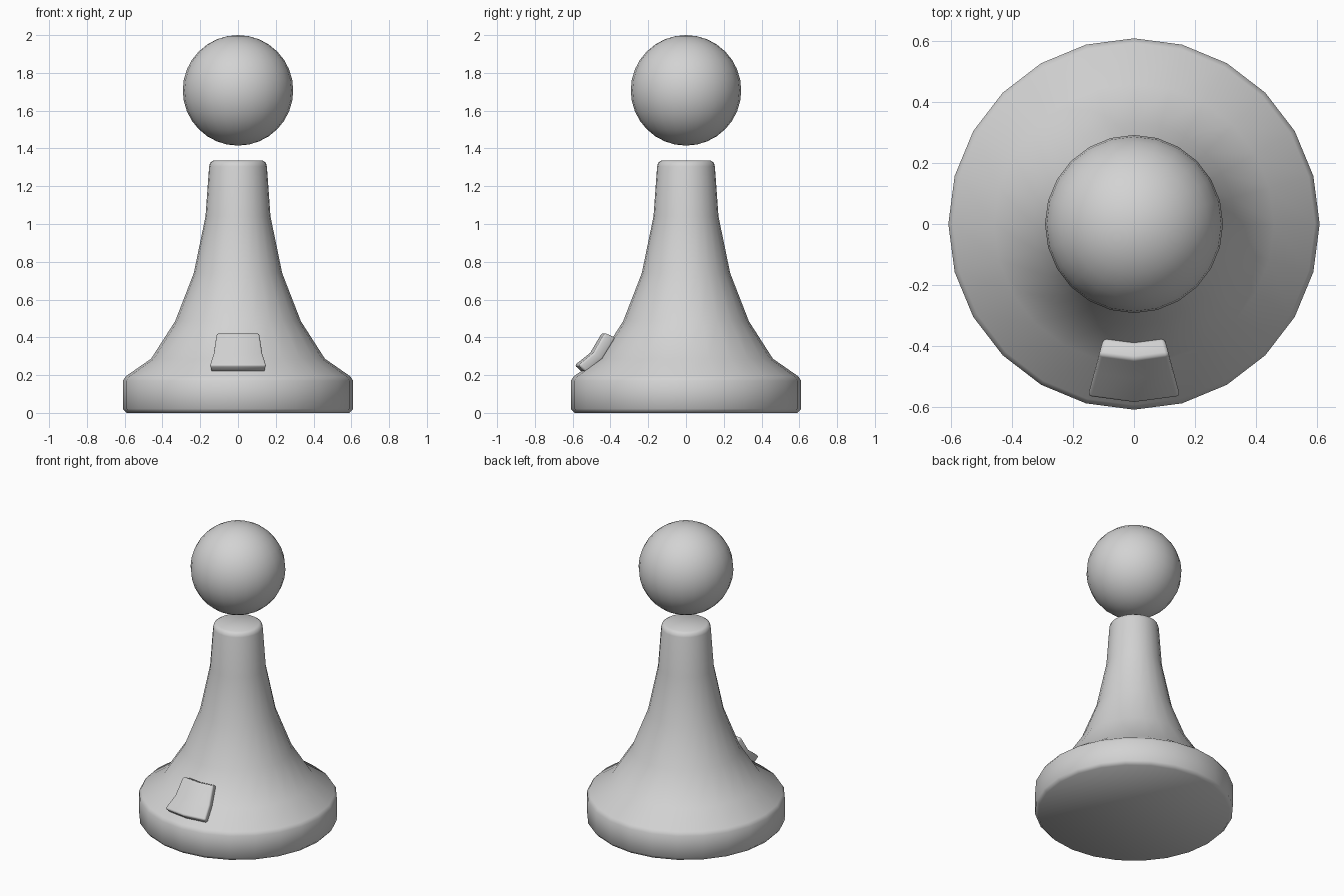
import bpy, bmesh, math

if "Cube" in bpy.data.objects:
    bpy.data.objects.remove(bpy.data.objects["Cube"])

SIDES = 24

grey = bpy.data.materials.new("light_grey")
grey.diffuse_color = (0.65, 0.65, 0.65, 1)
grey.use_nodes = True
grey.node_tree.nodes["Principled BSDF"].inputs["Base Color"].default_value = grey.diffuse_color


def finish(name, bm, angle=55):
    """Turn a bmesh into a smooth-shaded object."""
    bmesh.ops.recalc_face_normals(bm, faces=bm.faces)
    for f in bm.faces:
        f.smooth = True
    mesh = bpy.data.meshes.new(name)
    bm.to_mesh(mesh)
    bm.free()
    mesh.materials.append(grey)
    mesh.set_sharp_from_angle(angle=math.radians(angle))
    obj = bpy.data.objects.new(name, mesh)
    bpy.context.collection.objects.link(obj)
    return obj


def ring(bm, r, z):
    return [bm.verts.new((r * math.cos(a), r * math.sin(a), z))
            for a in (2 * math.pi * i / SIDES for i in range(SIDES))]


# Flared body: lathe profile (radius, height)
profile = [(0.59, 0), (0.61, 0.022), (0.61, 0.17), (0.595, 0.193),
           (0.46, 0.287), (0.333, 0.485), (0.234, 0.74), (0.172, 1.04),
           (0.153, 1.305), (0.147, 1.325), (0.13, 1.336)]
bm = bmesh.new()
rings = [ring(bm, r, z) for r, z in profile]
for a, b in zip(rings, rings[1:]):
    for i in range(SIDES):
        j = (i + 1) % SIDES
        bm.faces.new((a[i], a[j], b[j], b[i]))
bm.faces.new(rings[0][::-1])
bm.faces.new(rings[-1])
finish("body", bm)

# Floating ball head
bm = bmesh.new()
bmesh.ops.create_uvsphere(bm, u_segments=SIDES, v_segments=16, radius=0.2925)
bmesh.ops.translate(bm, verts=bm.verts, vec=(0, 0, 1.7075))
finish("head", bm)

# Raised front plate: thick section swept over two body facets
section = [(0.545, 0.212), (0.59, 0.252), (0.507, 0.318),
           (0.445, 0.424), (0.385, 0.398), (0.455, 0.285)]
bm = bmesh.new()
cuts = []
for deg in (-15, 0, 15):
    t = math.radians(deg)
    cuts.append([bm.verts.new((r * math.sin(t), -r * math.cos(t), z))
                 for r, z in section])
n = len(section)
for a, b in zip(cuts, cuts[1:]):
    for i in range(n):
        j = (i + 1) % n
        bm.faces.new((a[i], a[j], b[j], b[i]))
for c in (cuts[0], cuts[-1]):
    bm.faces.new((c[0], c[1], c[2], c[5]))
    bm.faces.new((c[5], c[2], c[3], c[4]))
bmesh.ops.recalc_face_normals(bm, faces=bm.faces)
hard = [e for e in bm.edges if e.calc_face_angle(0) > math.radians(50)]
bmesh.ops.bevel(bm, geom=hard, offset=0.012, segments=2, profile=0.5,
                affect='EDGES')
finish("front_plate", bm)
